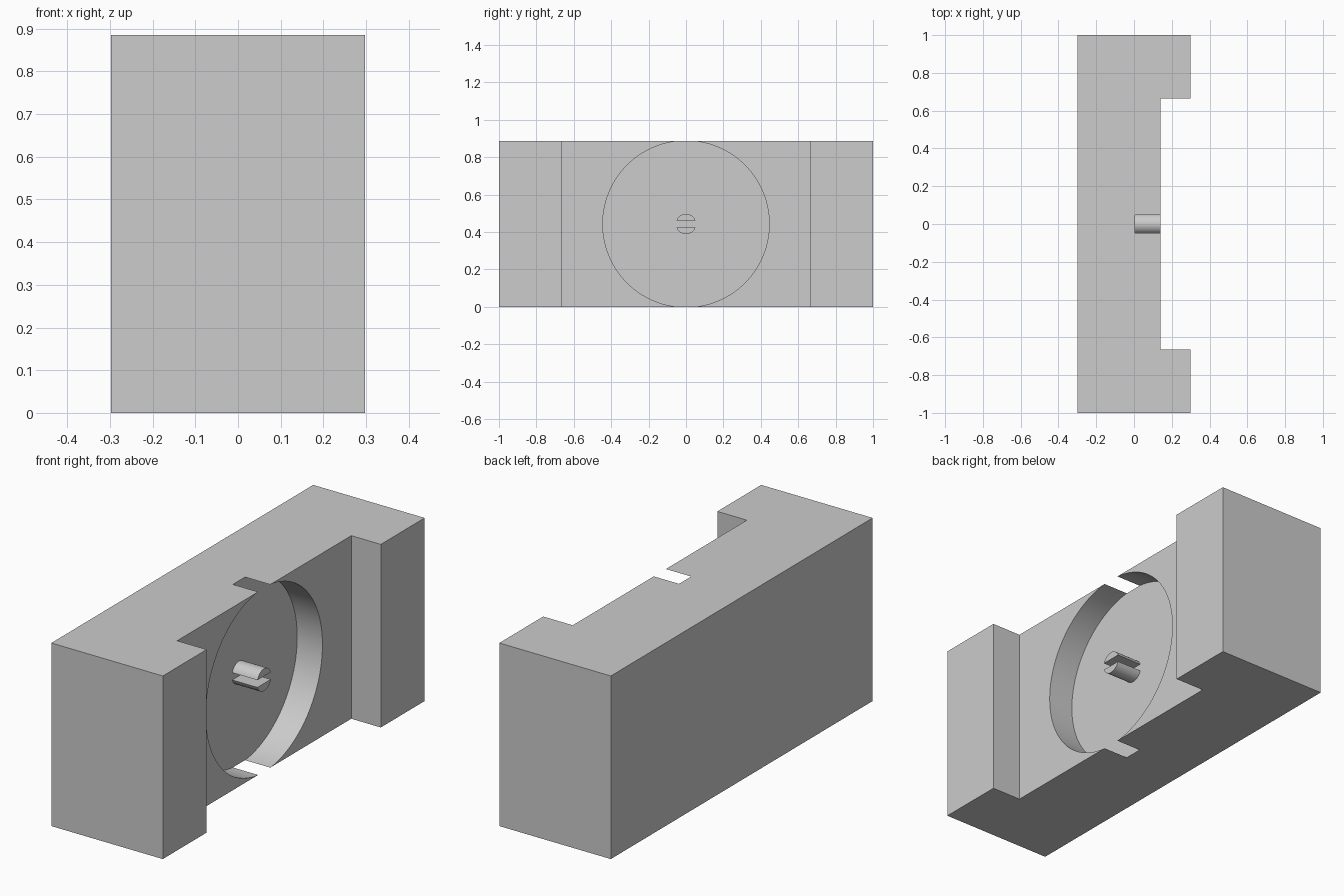
import bpy, bmesh
from math import sin, cos, asin, pi, radians
from mathutils import Vector

if "Cube" in bpy.data.objects:
    bpy.data.objects.remove(bpy.data.objects["Cube"])

HEIGHT = 0.885
MID = HEIGHT / 2
BACK, FLOOR, FACE, FRONT = -0.298, 0.005, 0.14, 0.298   # depths along x
END, STEP = 1.0, 0.665                                 # half lengths along y
DISH_R, PIN_R, SLOT = 0.445, 0.054, 0.0175

grey = bpy.data.materials.new("light grey")
grey.use_nodes = True
colour = (0.604, 0.604, 0.604, 1)
grey.diffuse_color = colour
grey.node_tree.nodes["Principled BSDF"].inputs["Base Color"].default_value = colour


def prism(name, outline, direction):
    """Extrude a closed outline into a solid."""
    bm = bmesh.new()
    face = bm.faces.new([bm.verts.new(p) for p in outline])
    out = bmesh.ops.extrude_face_region(bm, geom=[face])
    moved = [v for v in out["geom"] if isinstance(v, bmesh.types.BMVert)]
    bmesh.ops.translate(bm, verts=moved, vec=Vector(direction))
    bmesh.ops.recalc_face_normals(bm, faces=bm.faces)
    mesh = bpy.data.meshes.new(name)
    bm.to_mesh(mesh)
    bm.free()
    mesh.materials.append(grey)
    obj = bpy.data.objects.new(name, mesh)
    bpy.context.collection.objects.link(obj)
    return obj


def arc(x, radius, start, end, steps):
    angles = [start + (end - start) * i / steps for i in range(steps + 1)]
    return [(x, radius * cos(a), MID + radius * sin(a)) for a in angles]


def smooth(obj):
    bpy.ops.object.select_all(action='DESELECT')
    obj.select_set(True)
    bpy.context.view_layer.objects.active = obj
    bpy.ops.object.shade_smooth_by_angle(angle=radians(30))


# Block with a wide channel between two raised ends
half = [(BACK, END), (FRONT, END), (FRONT, STEP), (FACE, STEP)]
outline = half + [(x, -y) for x, y in reversed(half)]
block = prism("block", [(x, y, 0) for x, y in outline], (0, 0, HEIGHT))

# Round recess that just breaks through the top and bottom
cutter = prism("recess_cutter", arc(FLOOR, DISH_R, 0, 2 * pi, 128)[:-1], (0.2, 0, 0))
cutter.hide_render = True
cut = block.modifiers.new("recess", 'BOOLEAN')
cut.operation = 'DIFFERENCE'
cut.solver = 'EXACT'
cut.object = cutter
bpy.context.view_layer.objects.active = block
bpy.ops.object.modifier_apply(modifier=cut.name)
bpy.data.objects.remove(cutter)
smooth(block)

# Split pin standing on the recess floor
edge = asin(SLOT / PIN_R)
for name, turn in (("upper_pin_half", 0), ("lower_pin_half", pi)):
    pin = prism(name, arc(FLOOR, PIN_R, turn + edge, turn + pi - edge, 24), (FACE - FLOOR, 0, 0))
    smooth(pin)
